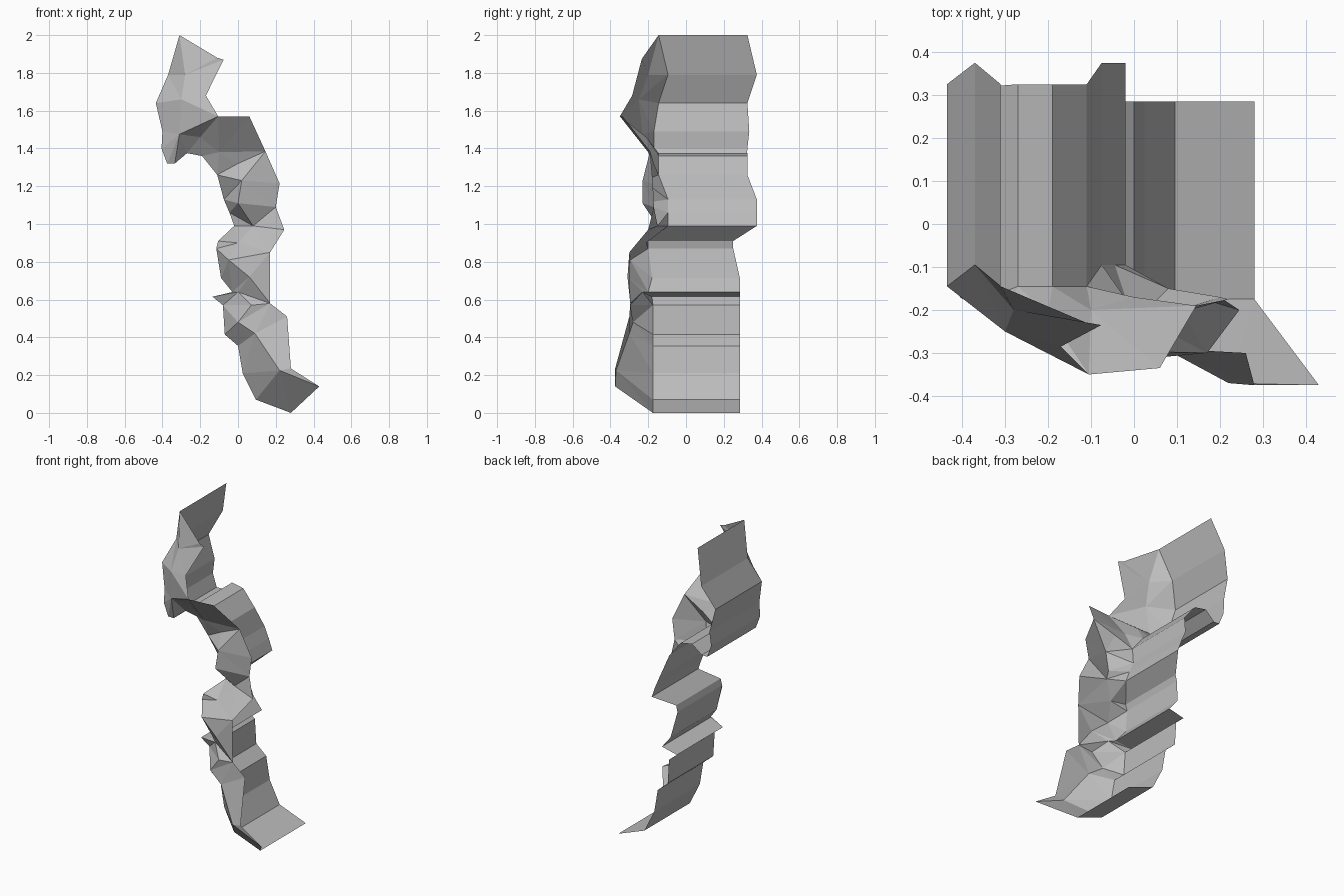
import bpy
import bmesh
from mathutils import Vector

cube = bpy.data.objects.get("Cube")
if cube:
    bpy.data.objects.remove(cube, do_unlink=True)

# Stone material
stone = bpy.data.materials.new("grey_stone")
stone.use_nodes = True
colour = (0.5, 0.5, 0.5, 1)
stone.diffuse_color = colour
stone.node_tree.nodes["Principled BSDF"].inputs["Base Color"].default_value = colour

# Side wall profile, top to bottom: x, z, front y, back y
side = [
    (-.31, 2, -.145, .325), (-.37, 1.79, -.095, .375), (-.435, 1.64, -.145, .325),
    (-.4, 1.49, -.17, .335), (-.405, 1.4, -.17, .325), (-.375, 1.32, -.17, .32),
    (-.335, 1.32, -.17, .32), (-.27, 1.375, -.145, .325), (-.19, 1.36, -.145, .325),
    (-.11, 1.26, -.145, .325), (-.075, 1.13, -.095, .375), (-.045, 1.06, -.095, .375),
    (-.02, .99, -.095, .375), (-.105, .91, -.2, .25), (-.115, .87, -.2, .25),
    (-.09, .715, -.18, .285), (-.03, .64, -.2, .285), (-.135, .615, -.18, .285),
    (-.08, .57, -.175, .285), (-.07, .415, -.175, .285), (0, .355, -.175, .285),
    (.025, .21, -.175, .285), (.095, .07, -.175, .285), (.28, 0, -.175, .285),
]
back = [Vector((x, yb, z)) for x, z, yf, yb in side]
corner = [Vector((x, yf, z)) for x, z, yf, yb in side]

# Bulging ridge across the front face
ridge = [corner[0]] + [Vector(p) for p in (
    (-.28, -.2, 1.79), (-.3, -.25, 1.66), (-.31, -.23, 1.475), (-.2, -.21, 1.46),
    (-.1, -.2, 1.38), (0, -.17, 1.32), (.02, -.23, 1.23), (0, -.23, 1.11),
    (.08, -.15, .99), (0, -.21, .9), (-.05, -.295, .81), (.06, -.31, .72),
    (0, -.23, .64), (.07, -.295, .57), (0, -.28, .48), (.09, -.3, .42),
    (.22, -.37, .225))] + [corner[-1]]

# Open far edge of the front face
far = [corner[0]] + [Vector(p) for p in (
    (-.11, -.23, 1.88), (-.076, -.235, 1.87), (-.17, -.285, 1.68), (-.105, -.35, 1.57),
    (.06, -.335, 1.57), (.145, -.19, 1.385), (.22, -.175, 1.215), (.2, -.17, 1.09),
    (.245, -.2, .97), (.17, -.3, .85), (.17, -.295, .58), (.26, -.3, .51),
    (.28, -.375, .235), (.43, -.375, .14))]

bm = bmesh.new()
made = {}


def vert(p):
    key = tuple(p)
    if key not in made:
        made[key] = bm.verts.new(p)
    return made[key]


def face(*points):
    corners = list(dict.fromkeys(vert(p) for p in points))
    if len(corners) > 2 and not bm.faces.get(corners):
        bm.faces.new(corners)


def stitch(a, b):
    """Triangulate between two edge lines, always taking the shorter diagonal."""
    i = j = 0
    while i < len(a) - 1 or j < len(b) - 1:
        step_a = (a[i + 1] - b[j]).length if i < len(a) - 1 else 99
        step_b = (a[i] - b[j + 1]).length if j < len(b) - 1 else 99
        if step_a <= step_b:
            face(a[i], a[i + 1], b[j])
            i += 1
        else:
            face(a[i], b[j + 1], b[j])
            j += 1


# Straight side wall
for k in range(len(side) - 1):
    face(back[k], back[k + 1], corner[k + 1], corner[k])

# Faceted front
stitch(corner, ridge)
stitch(ridge, far)

mesh = bpy.data.meshes.new("cliff_wall")
bm.to_mesh(mesh)
bm.free()
mesh.materials.append(stone)
cliff = bpy.data.objects.new("cliff_wall", mesh)
bpy.context.collection.objects.link(cliff)
